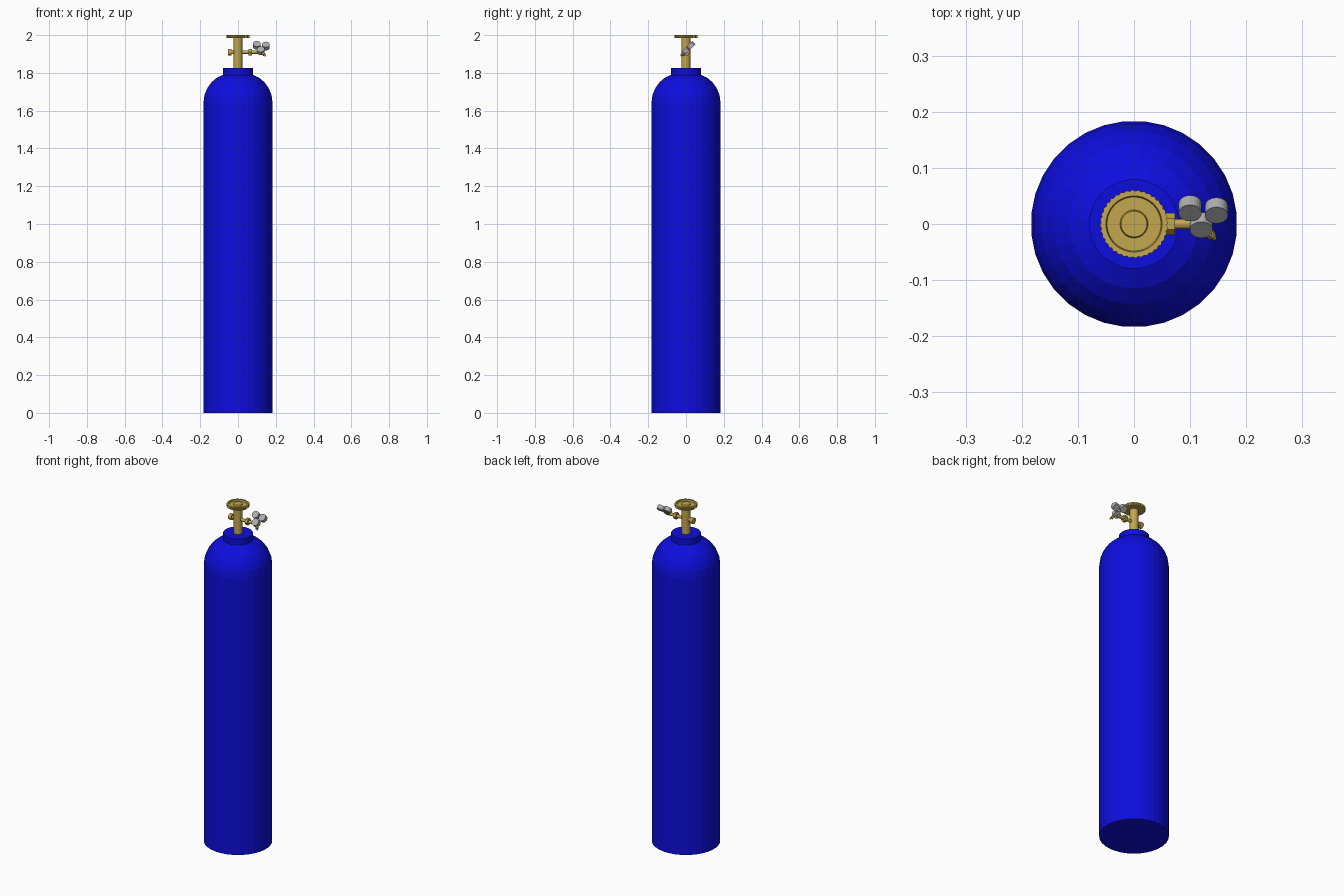
import bpy, bmesh, math
from mathutils import Vector

if "Cube" in bpy.data.objects:
    bpy.data.objects.remove(bpy.data.objects["Cube"])


def material(name, rgb):
    m = bpy.data.materials.new(name)
    m.use_nodes = True
    m.diffuse_color = (*rgb, 1)
    m.node_tree.nodes["Principled BSDF"].inputs["Base Color"].default_value = (*rgb, 1)
    return m


BLUE = material("blue paint", (0.004, 0.004, 0.72))
BRASS = material("brass", (0.55, 0.39, 0.075))
GREY = material("grey metal", (0.42, 0.42, 0.42))


def lathe(name, profile, mat, sides=32, origin=(0, 0, 0), axis=(0, 0, 1), knurl=None):
    """Revolve (radius, height) points around an axis; knurl shrinks alternate outer points."""
    bm = bmesh.new()
    rings = []
    widest = max(r for r, h in profile)
    for r, h in profile:
        ring = []
        for i in range(sides):
            a = math.tau * (i + 0.5) / sides
            rr = r * knurl if knurl and r == widest and i % 2 else r
            ring.append(bm.verts.new((rr * math.cos(a), rr * math.sin(a), h)))
        rings.append(ring)
    for low, high in zip(rings, rings[1:]):
        for i in range(sides):
            j = (i + 1) % sides
            bm.faces.new((low[i], low[j], high[j], high[i]))
    bm.faces.new(rings[0][::-1])
    bm.faces.new(rings[-1])
    mesh = bpy.data.meshes.new(name)
    bm.to_mesh(mesh)
    bm.free()
    mesh.materials.append(mat)
    ob = bpy.data.objects.new(name, mesh)
    bpy.context.collection.objects.link(ob)
    ob.location = origin
    ob.rotation_mode = 'QUATERNION'
    ob.rotation_quaternion = Vector((0, 0, 1)).rotation_difference(Vector(axis))
    return ob


def rod(name, start, end, radius, mat, sides=16, tip=None):
    start, end = Vector(start), Vector(end)
    d = end - start
    return lathe(name, [(radius, 0), (tip or radius, d.length)], mat, sides, start, d)


# Tank with domed shoulder, and neck collar
lathe("tank", [(0.184, 0), (0.184, 1.64), (0.179, 1.68), (0.165, 1.716),
               (0.143, 1.748), (0.115, 1.773), (0.08, 1.79), (0.07, 1.795)], BLUE)
lathe("neck_collar", [(0.08, 1.788), (0.08, 1.826)], BLUE)

# Valve stem and dished handwheel
lathe("valve_stem", [(0.023, 1.82), (0.023, 1.99)], BRASS, 24)
lathe("handwheel", [(0.023, 1.984), (0.061, 1.984), (0.061, 2.0), (0.05, 2.0),
                    (0.048, 1.991), (0.025, 1.991), (0.023, 2.0)],
      BRASS, 72, knurl=0.96)

# Side outlets
Z = 1.91
rod("relief_pipe", (0, 0, Z), (-0.04, 0, Z), 0.011, BRASS)
rod("relief_nut", (-0.034, 0, Z), (-0.053, 0, Z), 0.018, BRASS, 12)
rod("outlet_pipe", (0, 0, Z), (0.12, 0, Z), 0.009, BRASS)
rod("outlet_nut", (0.056, 0, Z), (0.073, 0, Z), 0.02, BRASS, 6)

# Regulator and gauges, all facing forward and up
FACE = Vector((0, -1, 1)).normalized()
hub = Vector((0.12, -0.002, 1.917))
for name, centre in (("regulator_body", hub),
                     ("tank_gauge", Vector((0.1, 0.028, 1.946))),
                     ("flow_gauge", Vector((0.147, 0.024, 1.942)))):
    rod(name, centre - FACE * 0.012, centre + FACE * 0.012, 0.0205, GREY, 24)
    if centre != hub:
        rod(name + "_stem", hub, centre, 0.006, GREY, 12)

# Hose nozzle
tip = Vector((0.144, -0.026, 1.89))
rod("hose_nozzle", hub, tip, 0.008, BRASS, 12, 0.004)
rod("nozzle_nut", hub.lerp(tip, 0.6), hub.lerp(tip, 0.8), 0.009, BRASS, 6)
